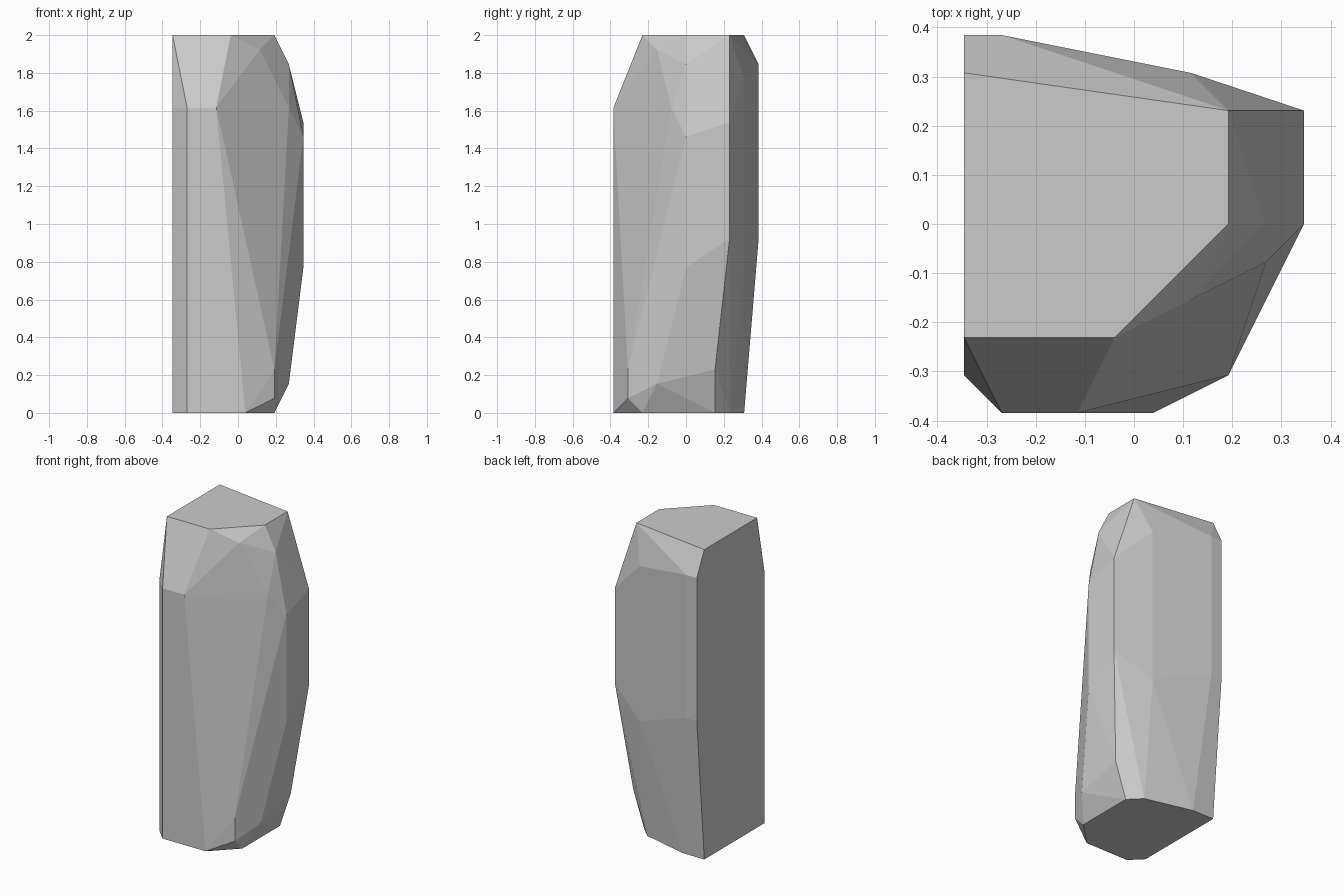
import bpy, bmesh

if "Cube" in bpy.data.objects:
    bpy.data.objects.remove(bpy.data.objects["Cube"])

U = 1 / 13  # the facets sit on a regular grid of 1/13 unit

# Cross-section corners (x, y) at each height, in grid units
levels = {
    0: [(-4.5, 4), (-4.5, -4), (-3.5, -5), (0.5, -5), (2.5, -3), (2.5, 2), (1.5, 3), (-2.5, 4)],
    1: [(2.5, -4)],
    2: [(3.5, -2)],
    3: [(2.5, -4), (3.5, 2)],
    10: [(4.5, 0), (1.5, 4)],
    12: [(4.5, 3), (-3.5, 5), (-4.5, 5)],
    19: [(4.5, 0)],
    20: [(4.5, 3)],
    21: [(-4.5, -4), (-3.5, -5), (-1.5, -5), (3.5, -1)],
    23: [(1.5, 4)],
    24: [(-4.5, 5), (-3.5, 5), (3.5, 0)],
    25: [(1.5, -2)],
    26: [(-4.5, 4), (2.5, 3), (2.5, 0), (-0.5, -3), (-4.5, -3)],
}

# Faceted stone: convex skin around all the corners
bm = bmesh.new()
for z, corners in levels.items():
    for x, y in corners:
        bm.verts.new((x * U, y * U, z * U))
hull = bmesh.ops.convex_hull(bm, input=bm.verts)
loose = {g for g in hull["geom_interior"] if isinstance(g, bmesh.types.BMVert)}
bmesh.ops.delete(bm, geom=list(loose), context="VERTS")
bmesh.ops.dissolve_limit(bm, angle_limit=0.005, verts=bm.verts, edges=bm.edges)
bmesh.ops.recalc_face_normals(bm, faces=bm.faces)

mesh = bpy.data.meshes.new("standing_stone")
bm.to_mesh(mesh)
bm.free()
stone = bpy.data.objects.new("standing_stone", mesh)
bpy.context.collection.objects.link(stone)
